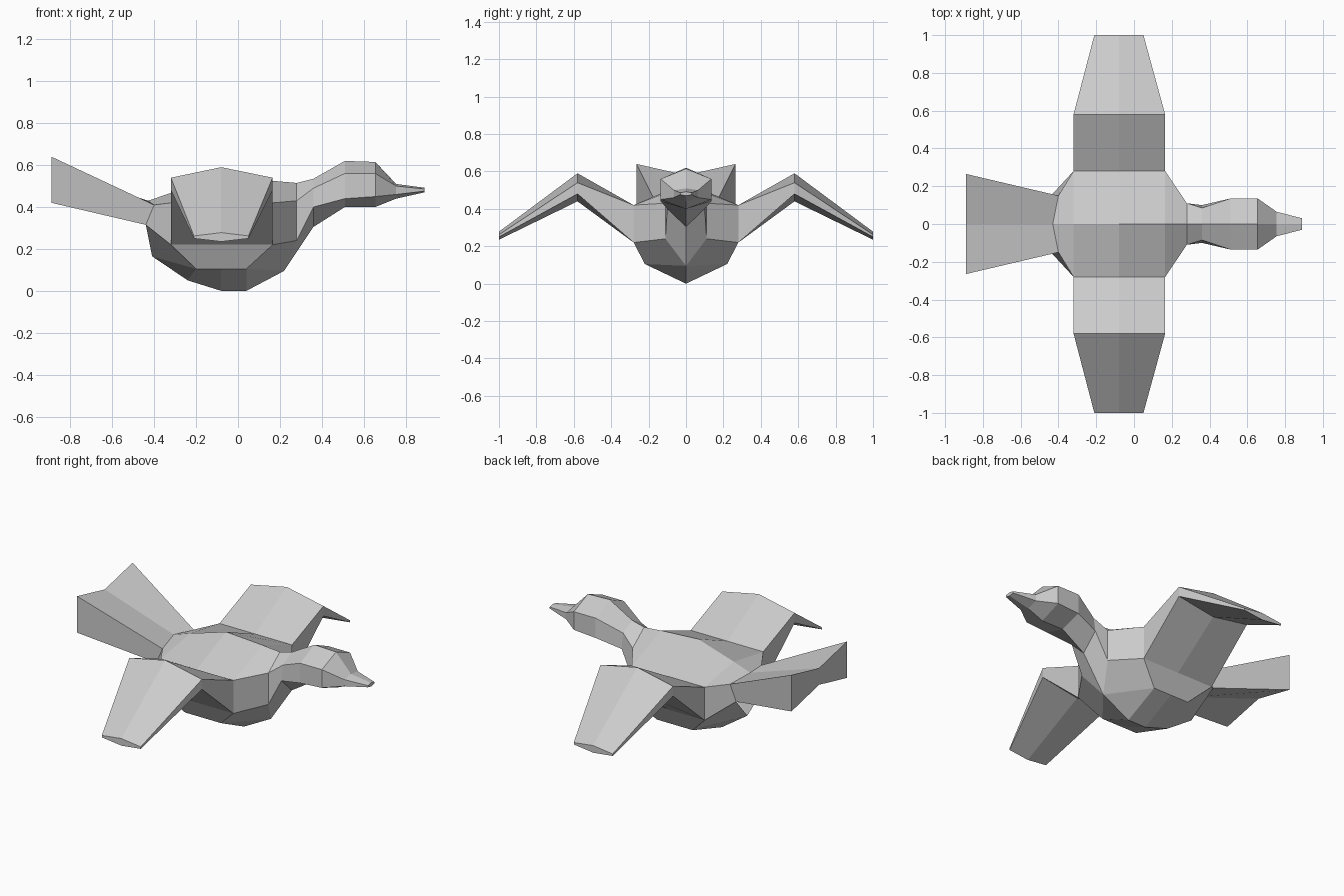
import bpy, bmesh

if "Cube" in bpy.data.objects:
    bpy.data.objects.remove(bpy.data.objects["Cube"])


def loft(name, rings, closed=False, cap=False):
    """Skin consecutive rings on the +y side, then mirror across y = 0."""
    bm = bmesh.new()
    vs = [[bm.verts.new(p) for p in ring] for ring in rings]
    n = len(rings[0])
    for a, b in zip(vs, vs[1:]):
        for i in range(n if closed else n - 1):
            j = (i + 1) % n
            bm.faces.new((a[i], b[i], b[j], a[j]))
    if cap:
        bm.faces.new(list(reversed(vs[-1])))
    bmesh.ops.remove_doubles(bm, verts=bm.verts, dist=0.0005)
    me = bpy.data.meshes.new(name)
    bm.to_mesh(me)
    bm.free()
    ob = bpy.data.objects.new(name, me)
    bpy.context.collection.objects.link(ob)
    mod = ob.modifiers.new("mirror", 'MIRROR')
    mod.use_axis = (False, True, False)
    return ob


def hex_half(x, top, half, up, low, bottom):
    """Right half of an upright six-sided section."""
    return [(x, 0, top), (x, half, up), (x, half, low), (x, 0, bottom)]


# Body: ridge, shoulder, flank, bilge, keel
keel_back, keel_front = (-.41, 0, .165), (.22, 0, .095)
body = [
    [(-.43, 0, .43), (-.40, .15, .41), (-.44, .15, .315), keel_back, keel_back],
    [(-.32, 0, .467), (-.32, .28, .42), (-.32, .28, .22), (-.20, .22, .105), (-.24, 0, .05)],
    [(-.08, 0, .54), (-.08, .28, .42), (-.08, .28, .22), (-.08, .22, .105), (-.08, 0, 0)],
    [(.165, 0, .525), (.165, .28, .42), (.165, .28, .22), (.04, .22, .105), (.04, 0, 0)],
    [(.28, 0, .515), (.28, .11, .43), (.28, .11, .24), keel_front, keel_front],
]
loft("body", body)

# Neck and head
neck_base = [p for p in body[-1][:4]]
neck_top = [(.36, 0, .535), (.36, .085, .49), (.36, .10, .40), (.36, 0, .305)]
brow = hex_half(.51, .62, .135, .56, .44, .40)
face = hex_half(.655, .615, .135, .56, .45, .40)
beak_base = hex_half(.755, .51, .065, .50, .46, .44)
loft("neck", [neck_base, neck_top, brow])
loft("head", [brow, face, beak_base])

# Beak
loft("beak", [beak_base, hex_half(.89, .492, .03, .486, .476, .47)], cap=True)

# Fanned tail with a shallow V along the middle
tail_root = [(-.42, 0, .315), (-.44, .15, .315), (-.40, .15, .41), (-.43, 0, .43)]
tail_end = [(-.89, 0, .48), (-.89, .265, .42), (-.89, .265, .64), (-.89, 0, .58)]
loft("tail", [tail_root, tail_end], cap=True)


# Bent wings
def wing_ring(y, front, back, top, top_mid, low, low_mid):
    m = -.08
    return [(front, y, top), (m, y, top_mid), (back, y, top),
            (back, y, low), (m, y, low_mid), (front, y, low)]


loft("wings", [
    wing_ring(.28, .165, -.32, .42, .42, .22, .22),
    wing_ring(.58, .165, -.32, .54, .59, .48, .44),
    wing_ring(1.0, .05, -.21, .262, .278, .25, .235),
], closed=True, cap=True)
